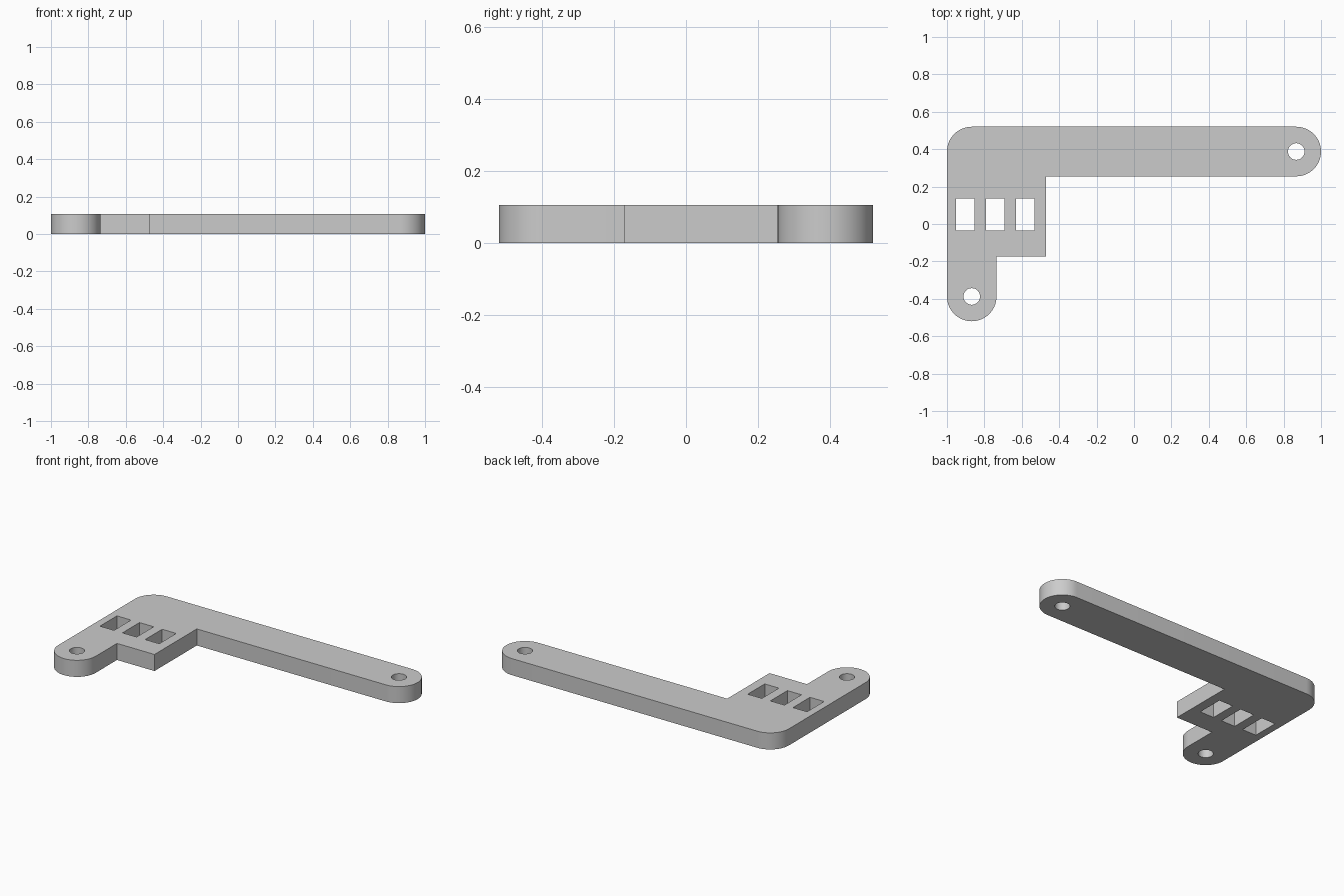
import bpy, bmesh, math
from mathutils import Vector

if "Cube" in bpy.data.objects:
    bpy.data.objects.remove(bpy.data.objects["Cube"], do_unlink=True)

HEIGHT = 0.106
RADIUS = 0.1325
HALF_Y = 0.52
END_X, END_Y = 1 - RADIUS, HALF_Y - RADIUS


def arc(cx, cy, r, start, end, steps):
    angles = [math.radians(start + (end - start) * i / steps) for i in range(steps + 1)]
    return [(cx + r * math.cos(a), cy + r * math.sin(a)) for a in angles]


def add_loop(bm, points):
    verts = [bm.verts.new((x, y, 0)) for x, y in points]
    return [bm.edges.new((v, verts[i - 1])) for i, v in enumerate(verts)]


# Outline: long arm, rounded corner, short arm and stepped inner block
outline = arc(END_X, END_Y, RADIUS, -90, 90, 32)
outline += arc(-END_X, END_Y, RADIUS, 90, 180, 16)
outline += arc(-END_X, -END_Y, RADIUS, 180, 360, 32)
block_x, block_y = -0.47, -0.173
outline += [(2 * RADIUS - 1, block_y), (block_x, block_y), (block_x, HALF_Y - 2 * RADIUS)]

bm = bmesh.new()
edges = add_loop(bm, outline)

# Round screw holes at both arm ends
for side in (1, -1):
    edges += add_loop(bm, arc(side * END_X, side * END_Y, 0.0445, 0, 360, 32)[:-1])

# Row of three rectangular slots
for i in range(3):
    x, y = -0.902 + 0.16 * i, 0.05
    w, d = 0.05, 0.086
    edges += add_loop(bm, [(x - w, y - d), (x + w, y - d), (x + w, y + d), (x - w, y + d)])

# Fill the flat profile and give it thickness
bmesh.ops.triangle_fill(bm, edges=edges, use_beauty=True, use_dissolve=False, normal=Vector((0, 0, 1)))
top = bmesh.ops.extrude_face_region(bm, geom=bm.faces[:], use_keep_orig=True)
bmesh.ops.translate(bm, vec=(0, 0, HEIGHT), verts=[g for g in top["geom"] if isinstance(g, bmesh.types.BMVert)])
bmesh.ops.recalc_face_normals(bm, faces=bm.faces[:])

mesh = bpy.data.meshes.new("bracket_plate")
bm.to_mesh(mesh)
bm.free()
plate = bpy.data.objects.new("bracket_plate", mesh)
bpy.context.collection.objects.link(plate)

# Plain grey material
grey = bpy.data.materials.new("plain_grey")
grey.use_nodes = True
colour = (0.6, 0.6, 0.6, 1)
grey.diffuse_color = colour
grey.node_tree.nodes["Principled BSDF"].inputs["Base Color"].default_value = colour
mesh.materials.append(grey)

bpy.ops.object.select_all(action="DESELECT")
plate.select_set(True)
bpy.context.view_layer.objects.active = plate
bpy.ops.object.shade_smooth_by_angle(angle=math.radians(30))
